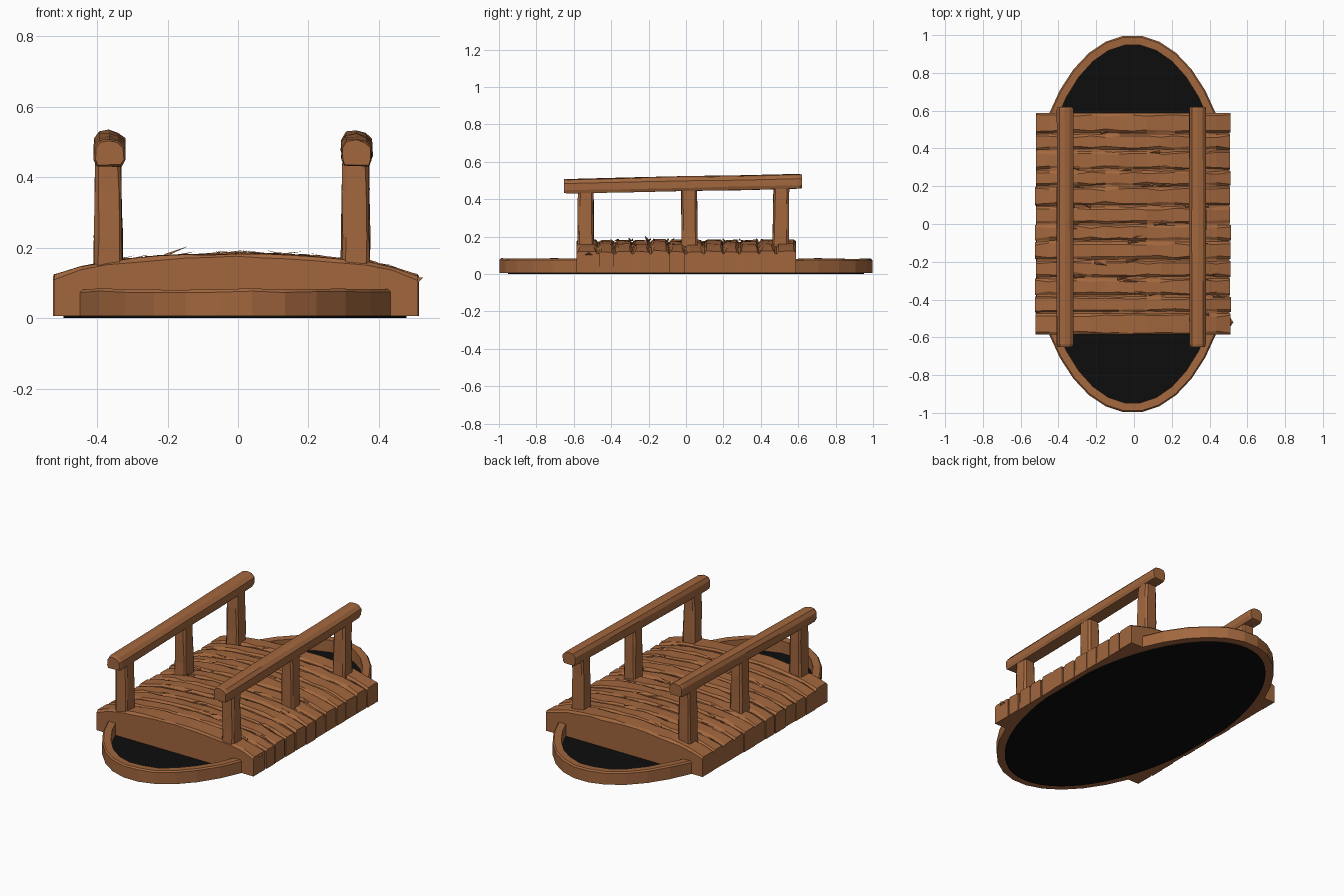
import bpy, bmesh, math, random
from mathutils import Vector

random.seed(7)
cube = bpy.data.objects.get("Cube")
if cube:
    bpy.data.objects.remove(cube, do_unlink=True)


def material(name, rgb):
    m = bpy.data.materials.new(name)
    m.use_nodes = True
    m.diffuse_color = (*rgb, 1)
    bsdf = m.node_tree.nodes["Principled BSDF"]
    bsdf.inputs["Base Color"].default_value = (*rgb, 1)
    bsdf.inputs["Roughness"].default_value = 0.9
    return m


WOOD = material("brown wood", (0.36, 0.135, 0.048))
BLACK = material("black water", (0.004, 0.004, 0.004))


def finish(name, bm, mat):
    bmesh.ops.recalc_face_normals(bm, faces=bm.faces)
    me = bpy.data.meshes.new(name)
    bm.to_mesh(me)
    bm.free()
    me.materials.append(mat)
    ob = bpy.data.objects.new(name, me)
    bpy.context.scene.collection.objects.link(ob)
    return ob


def jit(a):
    return random.uniform(-a, a)


def loft(name, sections, mat=WOOD, closed=False):
    """Skin equal-length closed sections, capped unless the loop is closed."""
    bm = bmesh.new()
    rings = [[bm.verts.new(p) for p in s] for s in sections]
    n = len(rings[0])
    pairs = list(zip(rings, rings[1:]))
    if closed:
        pairs.append((rings[-1], rings[0]))
    else:
        bm.faces.new(rings[0])
        bm.faces.new(rings[-1])
    for a, b in pairs:
        for i in range(n):
            j = (i + 1) % n
            bm.faces.new((a[i], a[j], b[j], b[i]))
    return finish(name, bm, mat)


# Oval basin: rim and water sheet
CX = -0.008


def oval(t, rx, ry, limit):
    x = max(-limit, min(limit, rx * math.cos(t)))
    return CX + x, ry * math.sin(t)


SEG = 36
rim = []
for k in range(SEG):
    t = math.tau * (k + 0.5) / SEG
    ox, oy = oval(t, 0.545, 1.0, 0.505)
    ix, iy = oval(t, 0.495, 0.95, 0.485)
    top = 0.083 + jit(0.003)
    rim.append([(ox, oy, 0.006), (ox, oy, top - 0.008),
                (ox * 0.985, oy * 0.992, top), (ix, iy, top - 0.002), (ix, iy, 0.006)])
loft("basin_rim", rim, closed=True)

sheet = [[(*oval(math.tau * k / 64, 0.497, 0.952, 0.487), z) for k in range(64)]
         for z in (0.0, 0.009)]
loft("water_sheet", sheet, BLACK)

# Arched deck body
ARCH = [(-0.525, 0.12), (-0.41, 0.156), (-0.2, 0.177), (0, 0.184),
        (0.2, 0.177), (0.4, 0.156), (0.512, 0.12)]


def arch(x):
    for (x0, z0), (x1, z1) in zip(ARCH, ARCH[1:]):
        if x <= x1:
            return z0 + (z1 - z0) * (x - x0) / (x1 - x0)
    return ARCH[-1][1]


body = []
for y in (-0.578, 0.578):
    lower = [(0.505, y, 0.006), (-0.518, y, 0.006)]
    body.append(lower + [(x * 0.985, y, z - 0.012) for x, z in ARCH])
loft("deck_body", body)

# Deck planks laid across the arch, with worn uneven edges
SEAMS = [-0.585, -0.47, -0.38, -0.285, -0.19, -0.09, 0, 0.095, 0.2, 0.285, 0.39, 0.48, 0.587]
STATIONS = 14
for i, (y0, y1) in enumerate(zip(SEAMS, SEAMS[1:])):
    lift = jit(0.003)
    ends = (-0.525 + random.uniform(0, 0.008), 0.514 - random.uniform(0, 0.008))
    sections = []
    for k in range(STATIONS + 1):
        x = ends[0] + (ends[1] - ends[0]) * k / STATIONS
        z = arch(x) + lift
        # the outer edges of the first and last planks stay straight
        a = y0 + (0 if i == 0 else 0.002 + random.uniform(0, 0.004))
        b = y1 - (0 if i == len(SEAMS) - 2 else 0.002 + random.uniform(0, 0.004))
        w = 0.007 + random.uniform(0, 0.012)
        sections.append([(x, a, 0.006), (x, a, z - 0.011 + jit(0.004)),
                         (x, a + w, z + jit(0.003)), (x, b - w, z + jit(0.003)),
                         (x, b, z - 0.011 + jit(0.004)), (x, b, 0.006)])
    loft(f"plank_{i + 1}", sections)


# Splinters lifting off the deck
def splinter(name, base, tip, w):
    base, tip = Vector(base), Vector(tip)
    bm = bmesh.new()
    off = [(0, w, 0), (0, -w, 0), (0, 0, w * 0.7)]
    foot = [bm.verts.new(base + Vector(o)) for o in off]
    point = bm.verts.new(tip)
    bm.faces.new(foot)
    for j in range(3):
        bm.faces.new((foot[j], foot[(j + 1) % 3], point))
    finish(name, bm, WOOD)


for i in range(34):
    x, y = random.uniform(-0.45, 0.42), random.choice(SEAMS[1:-1]) + jit(0.02)
    x2 = x + random.choice((-1, 1)) * random.uniform(0.04, 0.09)
    splinter(f"splinter_{i + 1}", (x, y, arch(x) - 0.004),
             (x2, y + jit(0.015), arch(x2) + random.uniform(0.002, 0.012)), 0.009)
splinter("long_splinter", (-0.21, -0.2, 0.173), (-0.14, -0.22, 0.205), 0.012)
splinter("corner_splinter", (0.5, -0.52, 0.09), (0.526, -0.52, 0.115), 0.04)


# Railings: three worn posts and one rounded, slightly sloping handrail a side
def rail_mid(y):
    return 0.482 + 0.02 * y


PROFILE = [(-0.036, -0.038), (0.036, -0.038), (0.044, -0.02), (0.044, 0.016),
           (0.026, 0.034), (0, 0.04), (-0.03, 0.036), (-0.044, 0.016), (-0.044, -0.02)]
for side, cx in (("right", -0.365), ("left", 0.337)):
    rail = []
    for y in (-0.652, -0.635, -0.3, 0.02, 0.3, 0.605, 0.62):
        s = 0.9 if y in (-0.652, 0.62) else 1
        rail.append([(cx + px * s + jit(0.002), y, rail_mid(y) + pz * s + jit(0.002))
                     for px, pz in PROFILE])
    loft(f"{side}_handrail", rail)

    for place, y, lean in (("front", -0.536, 0), ("middle", 0.02, -0.004), ("back", 0.503, 0.008)):
        post = []
        for f in (0, 0.35, 0.7, 1):
            z = 0.1 + f * (rail_mid(y) - 0.1)
            hx, hy, c = 0.041 - 0.005 * f, 0.044 - 0.003 * f, 0.01
            corners = [(hx, c - hy), (hx, hy - c), (hx - c, hy), (c - hx, hy),
                       (-hx, hy - c), (-hx, c - hy), (c - hx, -hy), (hx - c, -hy)]
            post.append([(cx - 0.003 + px + jit(0.003), y + lean * f + py + jit(0.003), z)
                         for px, py in corners])
        loft(f"{side}_{place}_post", post)
